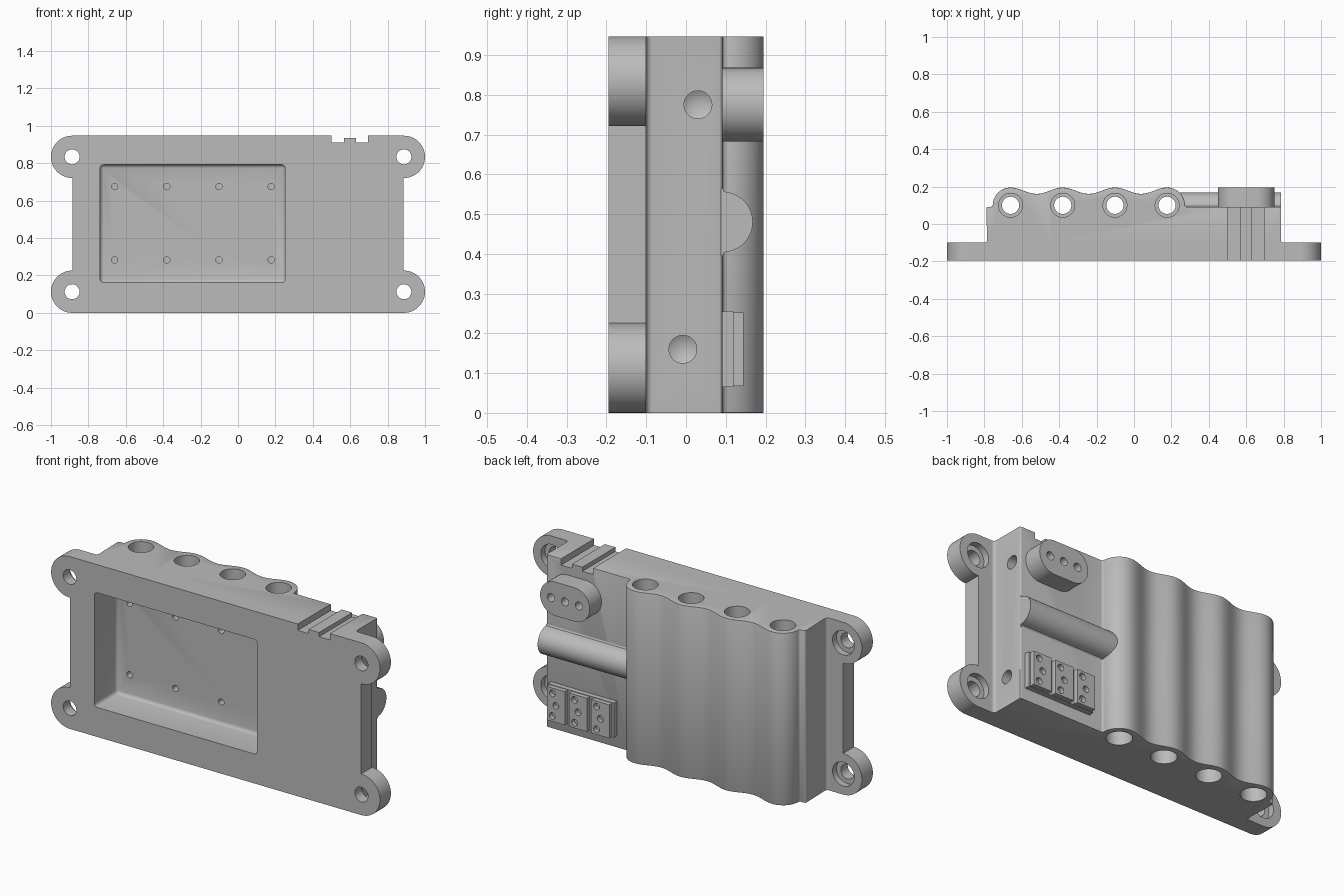
import bpy, bmesh
from math import pi, cos, sin

old = bpy.data.objects.get("Cube")
if old:
    bpy.data.objects.remove(old)

grey = bpy.data.materials.new("plain grey")
grey.use_nodes = True
grey.diffuse_color = (0.5, 0.5, 0.5, 1)
grey.node_tree.nodes["Principled BSDF"].inputs["Base Color"].default_value = (0.5, 0.5, 0.5, 1)

PLACE = {"x": lambda u, v, w: (w, u, v),
         "y": lambda u, v, w: (u, w, v),
         "z": lambda u, v, w: (u, v, w)}


def prism(name, profile, axis, a, b, tip=0, bevel=None, width=0.01, segments=3):
    """Extrude a profile along an axis; optional cone tip and bevelled edges."""
    bm = bmesh.new()
    place = PLACE[axis]
    low = [bm.verts.new(place(u, v, a)) for u, v in profile]
    high = [bm.verts.new(place(u, v, b)) for u, v in profile]
    n = len(profile)
    for i in range(n):
        j = (i + 1) % n
        bm.faces.new((low[i], low[j], high[j], high[i]))
    bm.faces.new(high)
    if tip:
        cu = sum(p[0] for p in profile) / n
        cv = sum(p[1] for p in profile) / n
        point = bm.verts.new(place(cu, cv, a - tip))
        for i in range(n):
            bm.faces.new((low[i], low[(i + 1) % n], point))
    else:
        bm.faces.new(low)
    bmesh.ops.recalc_face_normals(bm, faces=bm.faces)
    if bevel:
        edges = [e for e in bm.edges if bevel(e.verts[0].co, e.verts[1].co)]
        bmesh.ops.bevel(bm, geom=edges, offset=width, segments=segments,
                        profile=0.5, affect="EDGES", clamp_overlap=True)
    mesh = bpy.data.meshes.new(name)
    bm.to_mesh(mesh)
    bm.free()
    mesh.materials.append(grey)
    ob = bpy.data.objects.new(name, mesh)
    bpy.context.collection.objects.link(ob)
    return ob


def arc(cu, cv, r, start, end, steps):
    turn = [start + (end - start) * i / steps for i in range(steps + 1)]
    return [(cu + r * cos(t), cv + r * sin(t)) for t in turn]


def circle(cu, cv, r, steps=40):
    return arc(cu, cv, r, 0, 2 * pi, steps)[:-1]


def rect(u0, u1, v0, v1):
    return [(u0, v0), (u1, v0), (u1, v1), (u0, v1)]


def combine(target, tools, operation):
    """Apply booleans in order and remove the helper solids."""
    bpy.ops.object.select_all(action="DESELECT")
    target.select_set(True)
    bpy.context.view_layer.objects.active = target
    for tool in tools:
        tool.hide_render = True
        mod = target.modifiers.new(operation.lower(), "BOOLEAN")
        mod.operation, mod.solver, mod.object = operation, "EXACT", tool
        bpy.ops.object.modifier_apply(modifier=mod.name)
        bpy.data.objects.remove(tool)


FRONT, FLANGE, PLATE, TOP = -0.195, -0.1, 0.092, 0.947
BORES = [-0.66 + 0.279 * i for i in range(4)]
EARS = [(x, z) for x in (-0.887, 0.887) for z in (0.113, TOP - 0.113)]

# Housing: plain deck on one side, scalloped tube cover on the other
first, last = BORES[0], BORES[-1]
wave = []
for i in range(1, 48):
    x = last + (first - last) * i / 48
    wave.append((x, 0.178 + 0.017 * cos(2 * pi * (x - first) / 0.279)))
section = [(-0.8, FRONT), (0.8, FRONT)]
section += arc(0.8, FLANGE + 0.015, 0.015, -pi / 2, -pi, 4)
section += arc(0.775, PLATE - 0.01, 0.01, 0, pi / 2, 3)
section += arc(0.282, PLATE + 0.01, 0.01, -pi / 2, -pi, 3)
section += arc(last, 0.1, 0.095, 0.1, pi / 2, 10) + wave
section += arc(first, 0.1, 0.095, pi / 2, pi - 0.1, 10)
section += arc(-0.765, PLATE + 0.01, 0.01, 0, -pi / 2, 3)
section += arc(-0.78, PLATE - 0.01, 0.01, pi / 2, pi, 3)
section += arc(-0.8, FLANGE + 0.015, 0.015, 0, -pi / 2, 4)
housing = prism("housing", section, "z", 0, TOP, width=0.006, segments=2,
                bevel=lambda p, q: abs(p.z - q.z) < 0.001 and min(p.y, q.y) > 0.09)

# Mounting flange with four round ears
flange = prism("flange", rect(-0.885, 0.885, 0, TOP), "y", FRONT, FLANGE)
ears = [prism("ear", circle(x, z, 0.113, 56), "y", FRONT, FLANGE) for x, z in EARS]
combine(housing, [flange] + ears, "UNION")

cutters = []
# Front pocket with rounded corners and floor
cutters.append(prism("pocket", rect(-0.737, 0.252, 0.162, 0.792), "y", -0.25, 0.0,
                     width=0.018, bevel=lambda p, q: max(p.y, q.y) > -0.01))
# Stepped vertical bores and the small ports into the pocket
for x in BORES:
    cutters.append(prism("bore", circle(x, 0.1, 0.046), "z", -0.1, 1.1))
    cutters.append(prism("lower_bore", circle(x, 0.1, 0.064), "z", -0.1, 0.2))
    cutters.append(prism("upper_bore", circle(x, 0.1, 0.064), "z", TOP - 0.2, 1.1))
    for z in (0.283, 0.675):
        cutters.append(prism("port", circle(x, z, 0.017, 20), "y", -0.02, 0.09))
# Ear screw holes, counterbored from behind
for x, z in EARS:
    cutters.append(prism("screw_hole", circle(x, z, 0.04), "y", -0.3, 0))
    cutters.append(prism("counterbore", circle(x, z, 0.066), "y", -0.135, -0.08))
# Drilled holes in the left end
for y, z in ((0.03, 0.775), (-0.008, 0.16)):
    cutters.append(prism("end_hole", circle(y, z, 0.035), "x", 0.7, 0.85, tip=0.02))
# Grooves across the top edge
for x0, x1, z in ((0.5, 0.566, 0.912), (0.565, 0.631, 0.935), (0.63, 0.695, 0.912)):
    cutters.append(prism("groove", rect(x0, x1, z, 1.1), "y", -0.3, 0.3))
combine(housing, cutters, "DIFFERENCE")

# Half-round conduit on the deck, with a small flare at its foot
base = PLATE - 0.004
conduit_section = [(base, 0.565), (PLATE, 0.565), (PLATE + 0.004, 0.557)]
conduit_section += arc(PLATE, 0.48, 0.076, pi / 2 - 0.12, -pi / 2 + 0.12, 28)
conduit_section += [(PLATE + 0.004, 0.403), (PLATE, 0.395), (base, 0.395)]
conduit = prism("conduit", conduit_section, "x", 0.243, 0.785)

# Oval boss with three holes
oval = arc(0.658, 0.775, 0.093, -pi / 2, pi / 2, 24)
oval += arc(0.542, 0.775, 0.093, pi / 2, 3 * pi / 2, 24)
boss = prism("oval_boss", oval, "y", base, 0.195)
combine(boss, [prism("pin_hole", circle(x, 0.775, 0.022, 24), "y", 0.13, 0.25)
               for x in (0.515, 0.6, 0.685)], "DIFFERENCE")

# Terminal block: three raised pads on a base, three holes in each
parts = [housing, conduit, boss]
parts.append(prism("terminal_base", rect(0.355, 0.755, 0.065, 0.255), "y", base, 0.12))
for i, x in enumerate((0.42, 0.555, 0.69)):
    pad = prism("terminal_pad_%d" % (i + 1), rect(x - 0.055, x + 0.055, 0.068, 0.252),
                "y", 0.115, 0.145)
    combine(pad, [prism("wire_hole", circle(x + dx, z, 0.018, 20), "y", 0.121, 0.2)
                  for dx, z in ((0.022, 0.222), (0, 0.16), (0.022, 0.098))], "DIFFERENCE")
    parts.append(pad)

# Smooth curves, keep edges crisp
bpy.ops.object.select_all(action="DESELECT")
for ob in parts:
    ob.select_set(True)
bpy.context.view_layer.objects.active = housing
bpy.ops.object.shade_smooth_by_angle(angle=0.6)
